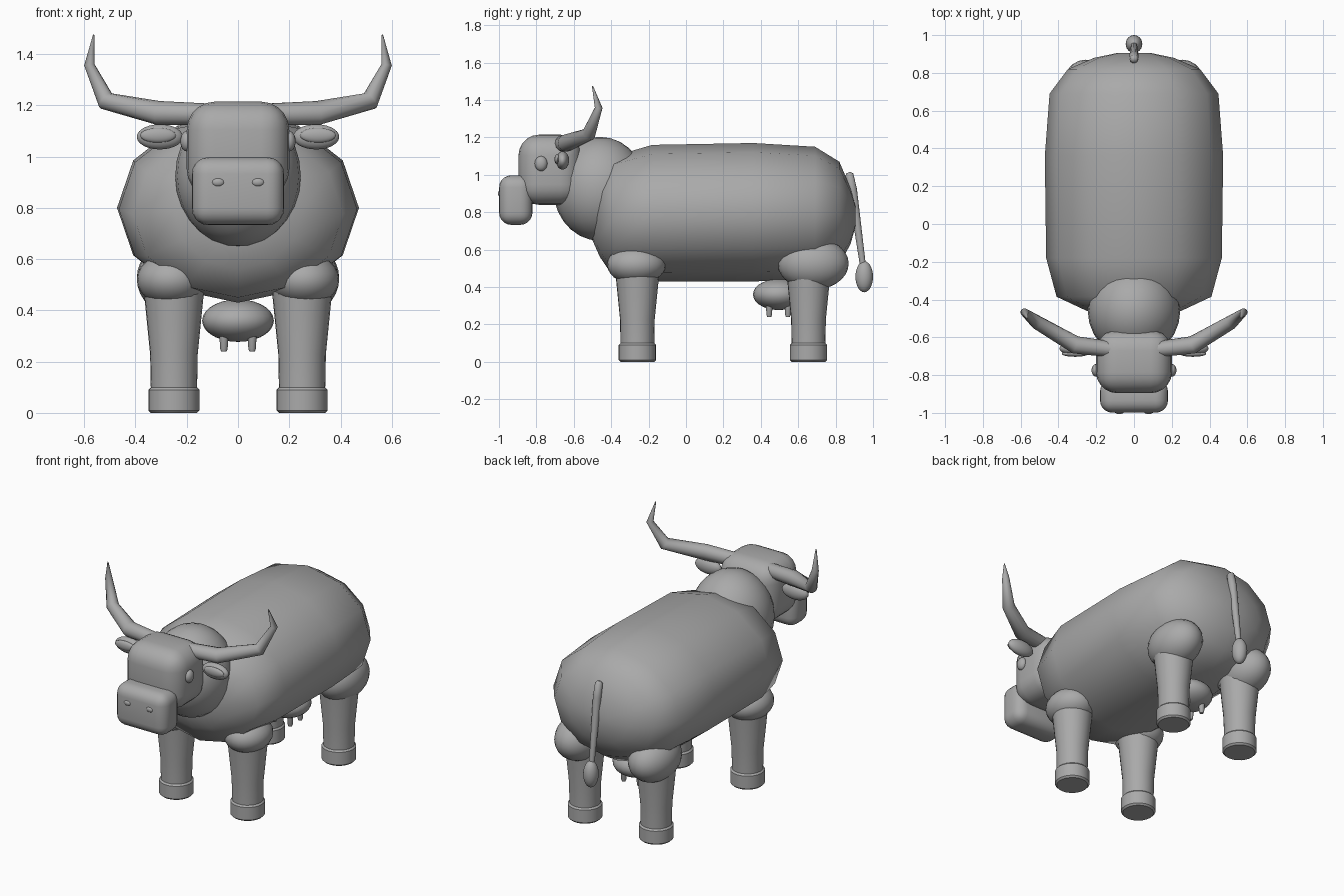
import bpy, bmesh, math
from mathutils import Vector

if "Cube" in bpy.data.objects:
    bpy.data.objects.remove(bpy.data.objects["Cube"])

grey = bpy.data.materials.new("plain_grey")
COLOUR = (0.4, 0.4, 0.4, 1)
grey.diffuse_color = COLOUR
grey.use_nodes = True
grey.node_tree.nodes["Principled BSDF"].inputs["Base Color"].default_value = COLOUR
SIDES = ((1, "left"), (-1, "right"))


def finish(name, bm, angle=40):
    bmesh.ops.recalc_face_normals(bm, faces=bm.faces)
    mesh = bpy.data.meshes.new(name)
    bm.to_mesh(mesh)
    bm.free()
    obj = bpy.data.objects.new(name, mesh)
    bpy.context.collection.objects.link(obj)
    mesh.materials.append(grey)
    bpy.ops.object.select_all(action="DESELECT")
    obj.select_set(True)
    bpy.context.view_layer.objects.active = obj
    bpy.ops.object.shade_smooth_by_angle(angle=math.radians(angle))
    return obj


def ellipsoid(name, centre, radii, segments=24, rings=14):
    bm = bmesh.new()
    bmesh.ops.create_uvsphere(bm, u_segments=segments, v_segments=rings, radius=1)
    bmesh.ops.scale(bm, vec=radii, verts=bm.verts)
    bmesh.ops.translate(bm, vec=centre, verts=bm.verts)
    return finish(name, bm)


def rounded_box(name, centre, size, radius):
    bm = bmesh.new()
    bmesh.ops.create_cube(bm, size=1)
    bmesh.ops.scale(bm, vec=size, verts=bm.verts)
    bmesh.ops.bevel(bm, geom=bm.edges[:], offset=radius, segments=5,
                    profile=0.5, affect="EDGES", clamp_overlap=True)
    bmesh.ops.translate(bm, vec=centre, verts=bm.verts)
    return finish(name, bm)


def loft(name, rings, angle=40):
    """Skin a list of vertex rings and cap both ends."""
    bm = bmesh.new()
    loops = [[bm.verts.new(p) for p in ring] for ring in rings]
    n = len(loops[0])
    for a, b in zip(loops, loops[1:]):
        for i in range(n):
            j = (i + 1) % n
            bm.faces.new((a[i], a[j], b[j], b[i]))
    bm.faces.new(loops[0])
    bm.faces.new(loops[-1])
    return finish(name, bm, angle)


def tube(name, points, radii, sides=12, angle=40):
    """Tapered tube whose rings bisect the bends of the path."""
    pts = [Vector(p) for p in points]
    rings = []
    for i, p in enumerate(pts):
        before = (p - pts[i - 1]).normalized() if i else Vector()
        after = (pts[i + 1] - p).normalized() if i + 1 < len(pts) else Vector()
        axis = (before + after).normalized()
        u = axis.cross(Vector((0.3, 1, 0))).normalized()
        v = axis.cross(u)
        rings.append([p + radii[i] * (u * math.cos(t) + v * math.sin(t))
                      for t in (math.tau * k / sides for k in range(sides))])
    return loft(name, rings, angle)


# Barrel body: twelve-sided rings (y, half width, bottom, top)
body = [(-0.5, 0.13, 0.65, 0.92), (-0.46, 0.25, 0.56, 1.02), (-0.385, 0.41, 0.45, 1.1),
        (-0.18, 0.465, 0.43, 1.16), (0.36, 0.472, 0.43, 1.17), (0.69, 0.447, 0.44, 1.15),
        (0.82, 0.35, 0.52, 1.07), (0.88, 0.21, 0.63, 0.93), (0.905, 0.09, 0.72, 0.84)]
body_rings = []
for y, rx, low, high in body:
    body_rings.append([(rx * math.cos(t), y, (low + high) / 2 + (high - low) / 2 * math.sin(t))
                       for t in (math.tau * k / 12 for k in range(12))])
loft("body", body_rings, 60)

# Neck, head and muzzle
ellipsoid("neck", (0, -0.46, 0.925), (0.245, 0.25, 0.278))
rounded_box("head", (0, -0.728, 1.027), (0.4, 0.335, 0.375), 0.11)
rounded_box("muzzle", (0, -0.91, 0.865), (0.36, 0.178, 0.265), 0.065)

for s, side in SIDES:
    # Face details
    ellipsoid(side + "_nostril", (s * 0.078, -0.994, 0.9), (0.025, 0.012, 0.017), 16, 8)
    ellipsoid(side + "_eye", (s * 0.2, -0.775, 1.06), (0.025, 0.034, 0.04), 16, 10)

    # Ear with a raised inner oval
    ellipsoid(side + "_ear", (s * 0.305, -0.66, 1.077), (0.09, 0.035, 0.049))
    ellipsoid(side + "_inner_ear", (s * 0.312, -0.687, 1.083), (0.07, 0.016, 0.029))

    # Swept horn
    tube(side + "_horn",
         [(s * 0.11, -0.665, 1.165), (s * 0.31, -0.64, 1.17), (s * 0.515, -0.52, 1.217),
          (s * 0.58, -0.467, 1.358), (s * 0.563, -0.5, 1.475)],
         [0.042, 0.047, 0.037, 0.021, 0.003], angle=60)

    # Legs with hooves and rounded upper joints
    for end, y, joint_y, joint_z, ry, rz in (("front", -0.26, -0.265, 0.52, 0.157, 0.105),
                                             ("rear", 0.655, 0.68, 0.525, 0.19, 0.14)):
        x = s * 0.25
        name = side + "_" + end
        tube(name + "_leg", [(x, y, 0.08), (x, y, 0.23), (x, y, 0.52)],
             [0.09, 0.093, 0.122], 24)
        tube(name + "_hoof", [(x, y, 0), (x, y, 0.01), (x, y, 0.09), (x, y, 0.1)],
             [0.09, 0.1, 0.1, 0.09], 24)
        ellipsoid(name + "_joint", (s * 0.258, joint_y, joint_z), (0.137, ry, rz))

    # Teats
    for end, y in (("front", 0.445), ("rear", 0.545)):
        x = s * 0.055
        tube(side + "_" + end + "_teat", [(x, y, 0.24), (x, y, 0.25), (x, y, 0.33)],
             [0.011, 0.015, 0.02])

# Udder
ellipsoid("udder", (0, 0.495, 0.36), (0.14, 0.137, 0.083))

# Tail with an oval tuft
tube("tail", [(0, 0.868, 1.012), (0, 0.873, 1.0), (0, 0.89, 0.92), (0, 0.948, 0.5)],
     [0.012, 0.023, 0.025, 0.016], angle=60)
ellipsoid("tail_tuft", (0, 0.953, 0.455), (0.044, 0.047, 0.083))
